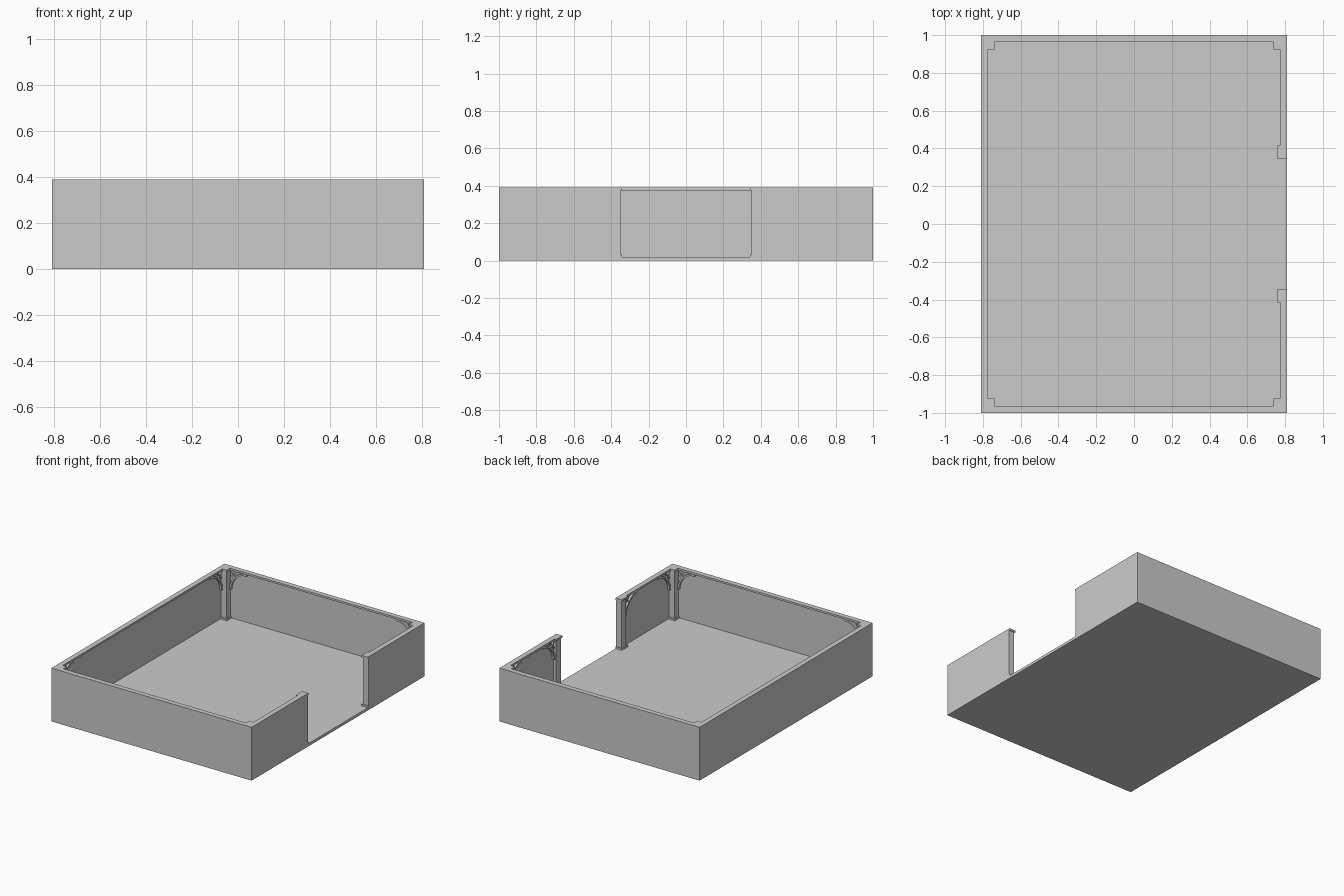
import bpy, bmesh, math
from mathutils import Vector

if "Cube" in bpy.data.objects:
    bpy.data.objects.remove(bpy.data.objects["Cube"])

X, Y, H = 0.81, 1.0, 0.39      # half width, half length, height
WALL, BEAM = 0.02, 0.037       # panel and top beam thickness
FLOOR, TOP = 0.02, 0.376       # floor top, underside of beams
DOOR = 0.35                    # half width of the opening


def make(name, bm):
    bmesh.ops.recalc_face_normals(bm, faces=bm.faces)
    me = bpy.data.meshes.new(name)
    bm.to_mesh(me)
    bm.free()
    ob = bpy.data.objects.new(name, me)
    bpy.context.collection.objects.link(ob)
    return ob


def add_box(bm, x, y, z):
    vs = bmesh.ops.create_cube(bm, size=1)["verts"]
    for v in vs:
        v.co = Vector([(r[0] + r[1]) / 2 + c * abs(r[1] - r[0])
                       for r, c in zip((x, y, z), v.co)])


def box(name, x, y, z):
    bm = bmesh.new()
    add_box(bm, x, y, z)
    return make(name, bm)


def prism(bm, pts, origin, along, inward, depth):
    """Extrude a (distance along wall, height) outline into the room."""
    a, n, o = Vector(along), Vector(inward), Vector(origin)
    front = [bm.verts.new(o + a * u + Vector((0, 0, w)) + n * depth) for u, w in pts]
    back = [bm.verts.new(o + a * u + Vector((0, 0, w))) for u, w in pts]
    bm.faces.new(front)
    bm.faces.new(back[::-1])
    for i in range(len(pts)):
        j = (i + 1) % len(pts)
        bm.faces.new((front[i], back[i], back[j], front[j]))


def bracket(name, origin, along, inward, r=0.14):
    """Curved brace with small struts in the corner between post and beam."""
    bm = bmesh.new()
    n, w = 8, 0.013
    arc = lambda rad: [(r + rad * math.cos(t), -r + rad * math.sin(t))
                       for t in [math.pi - math.pi / 2 * i / n for i in range(n + 1)]]
    prism(bm, arc(r) + arc(r - w)[::-1], origin, along, inward, 0.016)
    e, h = r * 0.3, 0.005
    # Diagonal strut, then two short ones fanning from it
    prism(bm, [(0, -h), (h, 0), (e + h, -e), (e, -e - h)], origin, along, inward, 0.013)
    prism(bm, [(0, -0.062), (0, -0.05), (0.028, -0.024), (0.034, -0.03)],
          origin, along, inward, 0.011)
    prism(bm, [(0.05, 0), (0.062, 0), (0.03, -0.034), (0.024, -0.028)],
          origin, along, inward, 0.011)
    make(name, bm)


# Floor slab
box("floor", (-X, X), (-Y, Y), (0, FLOOR))

# Full walls with top beams: left, front and back
box("left_wall", (-X, -X + WALL), (-Y, Y), (FLOOR, H))
box("left_beam", (-X + WALL, -X + BEAM), (-Y + WALL, Y - WALL), (TOP, H))
for s, side in ((-1, "front"), (1, "back")):
    box(side + "_wall", (-X + WALL, X - WALL), (s * Y, s * (Y - WALL)), (FLOOR, H))
    box(side + "_beam", (-X + BEAM, X - BEAM), (s * (Y - WALL), s * (Y - BEAM)), (TOP, H))

    # Half walls beside the opening
    box("right_wall_" + side, (X - WALL, X), (s * Y, s * (DOOR + 0.01)), (FLOOR, H))
    box("right_beam_" + side, (X - BEAM, X - WALL), (s * (Y - WALL), s * 0.41), (TOP, H))

    # Opening post with base and cap
    bm = bmesh.new()
    add_box(bm, (X - 0.042, X), (s * DOOR, s * 0.405), (FLOOR, TOP))
    add_box(bm, (X - 0.05, X), (s * 0.343, s * 0.415), (TOP, H))
    add_box(bm, (X - 0.05, X), (s * 0.343, s * 0.415), (FLOOR, FLOOR + 0.013))
    make("opening_post_" + side, bm)
    bracket("opening_bracket_" + side, (X - WALL, s * 0.405, TOP), (0, s, 0), (-1, 0, 0))

    # Corner posts, each with a bracket along both walls
    for t, end in ((-1, "left"), (1, "right")):
        bm = bmesh.new()
        add_box(bm, (t * (X - WALL), t * 0.745), (s * (Y - WALL), s * 0.93), (FLOOR, TOP))
        for z in ((TOP, H), (FLOOR, FLOOR + 0.013)):
            add_box(bm, (t * (X - WALL), t * 0.738), (s * (Y - WALL), s * 0.924), z)
        make(f"corner_post_{side}_{end}", bm)
        bracket(f"side_bracket_{side}_{end}", (t * (X - WALL), s * 0.93, TOP),
                (0, -s, 0), (-t, 0, 0))
        bracket(f"end_bracket_{side}_{end}", (t * 0.745, s * (Y - WALL), TOP),
                (-t, 0, 0), (0, -s, 0))
